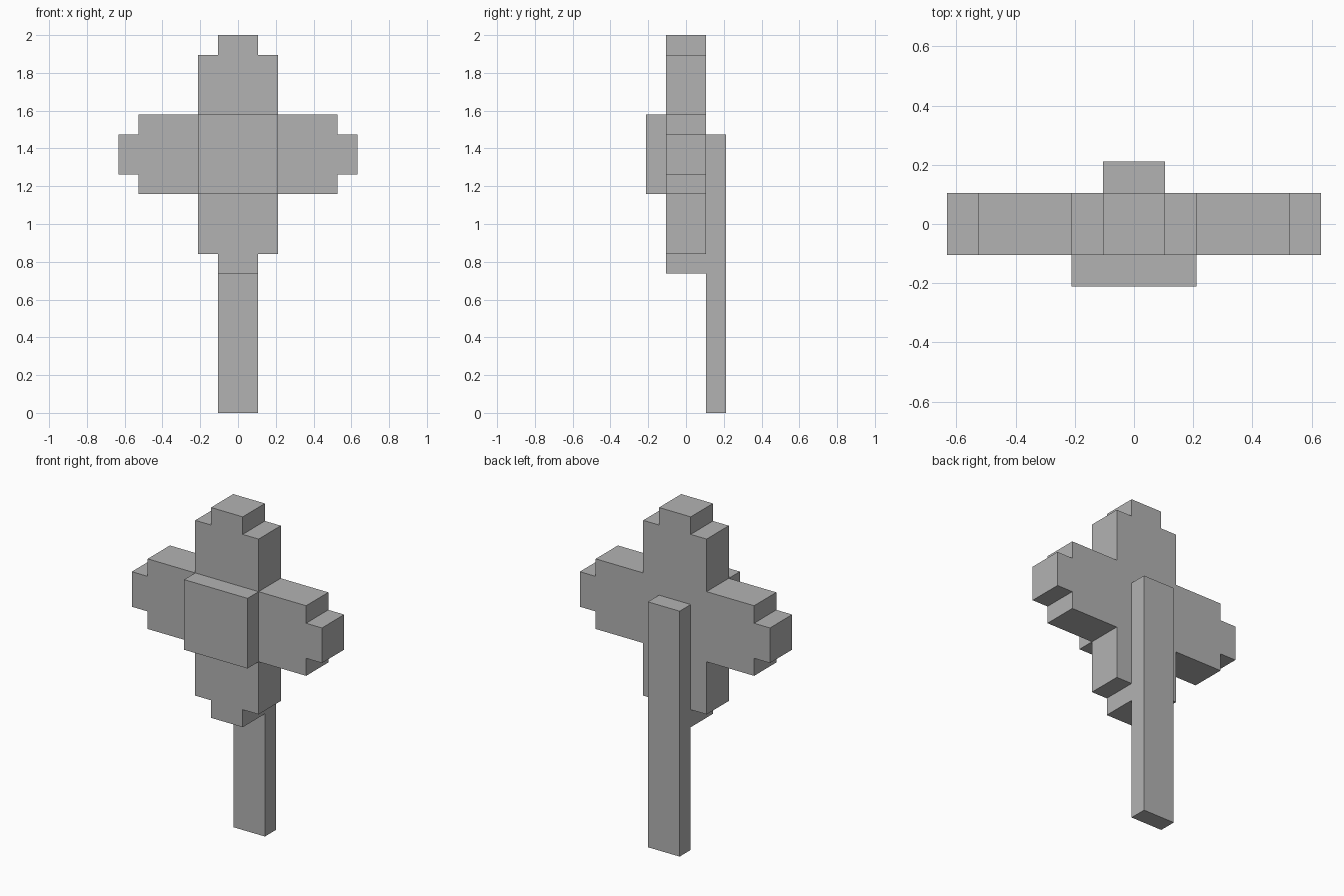
import bpy, bmesh

cube = bpy.data.objects.get("Cube")
if cube:
    bpy.data.objects.remove(cube, do_unlink=True)

U = 2 / 19      # block size: the model is 19 blocks tall
HUB_Z = 13      # height of the flower centre in blocks

grey = bpy.data.materials.new("plain_grey")
grey.use_nodes = True
colour = (0.45, 0.45, 0.45, 1)
grey.diffuse_color = colour
grey.node_tree.nodes["Principled BSDF"].inputs["Base Color"].default_value = colour


def extrude_profile(name, points, y_front, y_back):
    """Extrude an x/z outline, in blocks, from y_front to y_back."""
    bm = bmesh.new()
    face = bm.faces.new([bm.verts.new((x * U, y_front * U, z * U)) for x, z in points])
    result = bmesh.ops.extrude_face_region(bm, geom=[face], use_keep_orig=True)
    moved = [v for v in result["geom"] if isinstance(v, bmesh.types.BMVert)]
    bmesh.ops.translate(bm, verts=moved, vec=(0, (y_back - y_front) * U, 0))
    bmesh.ops.recalc_face_normals(bm, faces=bm.faces)
    mesh = bpy.data.meshes.new(name)
    bm.to_mesh(mesh)
    bm.free()
    mesh.materials.append(grey)
    obj = bpy.data.objects.new(name, mesh)
    bpy.context.collection.objects.link(obj)
    return obj


def rectangle(half_width, bottom, top):
    return [(-half_width, bottom), (half_width, bottom),
            (half_width, top), (-half_width, top)]


# Four stepped petals: one petal outline turned around the centre
petal = [(2, -2), (5, -2), (5, -1), (6, -1), (6, 1), (5, 1), (5, 2)]
outline = []
for turn in range(4):
    outline += [(x, z + HUB_Z) for x, z in petal]
    petal = [(-z, x) for x, z in petal]
extrude_profile("petals", outline, -1, 1)

# Raised square centre on the front
extrude_profile("flower_centre", rectangle(2, HUB_Z - 2, HUB_Z + 2), -2, -1)

# Stem running up the back of the petals
extrude_profile("stem", rectangle(1, 0, HUB_Z + 1), 1, 2)
